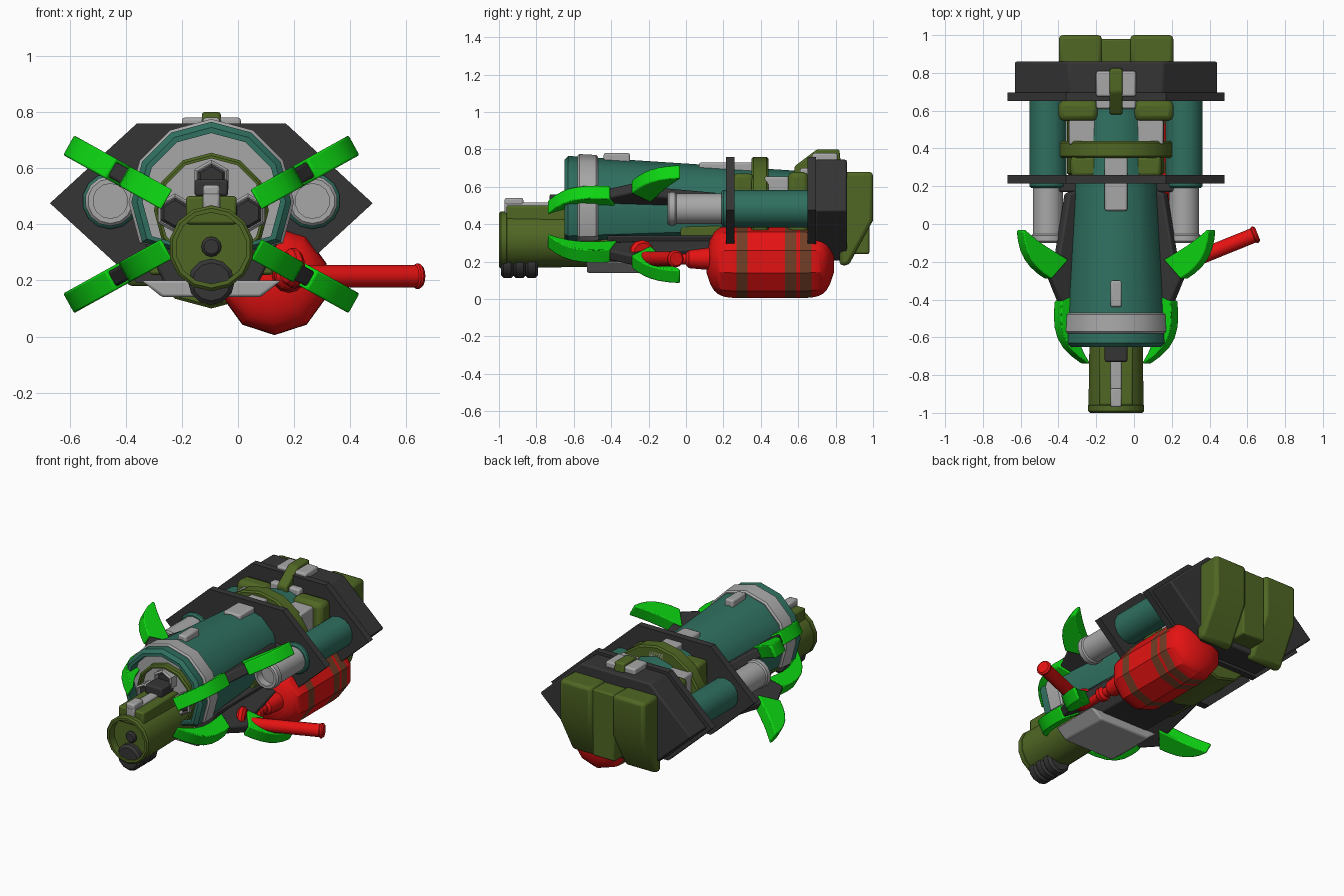
import bpy, bmesh, math
from mathutils import Matrix, Vector

default_cube = bpy.data.objects.get("Cube")
if default_cube:
    bpy.data.objects.remove(default_cube)

CX = -.095  # centre line of the body


def material(name, *colour):
    mat = bpy.data.materials.new(name)
    mat.use_nodes = True
    mat.diffuse_color = (*colour, 1)
    shader = next(node for node in mat.node_tree.nodes if node.type == 'BSDF_PRINCIPLED')
    shader.inputs["Base Color"].default_value = (*colour, 1)
    return mat


TEAL = material("teal", .028, .16, .115)
OLIVE = material("olive", .08, .135, .017)
DARK = material("charcoal", .036, .036, .036)
GREY = material("light grey", .39, .39, .39)
RED = material("red", .78, .006, .006)
GREEN = material("bright green", .004, .66, .006)
BROWN = material("brown", .17, .05, .02)


def finish(name, bm, materials, bevel=0):
    bmesh.ops.recalc_face_normals(bm, faces=bm.faces)
    mesh = bpy.data.meshes.new(name)
    bm.to_mesh(mesh)
    bm.free()
    for mat in materials:
        mesh.materials.append(mat)
    part = bpy.data.objects.new(name, mesh)
    bpy.context.collection.objects.link(part)
    if bevel:
        modifier = part.modifiers.new("rounded_edges", 'BEVEL')
        modifier.width = bevel
        modifier.segments = 2
    bpy.ops.object.select_all(action='DESELECT')
    part.select_set(True)
    bpy.context.view_layer.objects.active = part
    bpy.ops.object.shade_smooth_by_angle(angle=math.radians(32))
    return part


def along_y(u, v, depth):
    return Vector((u, depth, v))


def along_x(u, v, depth):
    return Vector((depth, u, v))


def prism(name, outline, start, end, mat, frame=along_y, bevel=0):
    """Extrude a flat outline from start to end."""
    bm = bmesh.new()
    near = [bm.verts.new(frame(u, v, start)) for u, v in outline]
    far = [bm.verts.new(frame(u, v, end)) for u, v in outline]
    bm.faces.new(near)
    bm.faces.new(far)
    for i in range(len(outline)):
        bm.faces.new((near[i - 1], near[i], far[i], far[i - 1]))
    return finish(name, bm, [mat], bevel)


def box(name, x, half_width, front, back, bottom, top, mat, bevel=.01):
    left, right = x - half_width, x + half_width
    outline = [(left, bottom), (right, bottom), (right, top), (left, top)]
    return prism(name, outline, front, back, mat, bevel=bevel)


def lathe(name, x, z, rings, materials, sides=12, floor=-1, bands=(), aim=None):
    """Turn (y, radius) rings about a y axis; floor flattens the underside."""
    bm = bmesh.new()
    angles = [math.tau * i / sides for i in range(sides)]
    loops = [[bm.verts.new((r * math.sin(a), y, r * max(math.cos(a), floor)))
              for a in angles] for y, r in rings]
    for near, far in zip(loops, loops[1:]):
        for i in range(sides):
            bm.faces.new((near[i - 1], near[i], far[i], far[i - 1]))
    bm.faces.new(loops[0])
    bm.faces.new(loops[-1])
    for face in bm.faces:
        y = face.calc_center_median().y
        face.material_index = int(any(low < y < high for low, high in bands))
    if aim:
        bm.transform(aim)
    bm.transform(Matrix.Translation((x, 0, z)))
    return finish(name, bm, materials)


def tube(name, x, z, front, back, radius, end_radius, mat, wall=0, lip=.01, **options):
    """Straight or tapered tube with a rounded lip and, given a wall, a hollow mouth."""
    bore = [(front + .15, radius - wall), (front, radius - wall)] if wall else []
    shell = [(front, radius - lip), (front + lip, radius), (back - lip, end_radius),
             (back, end_radius - lip)]
    return lathe(name, x, z, bore + shell, [mat], **options)


def hexagon(half_width, half_height):
    """Wide shield outline with points at left and right."""
    signs = [(-1, 0), (-.46, 1), (.46, 1), (1, 0), (.46, -1), (-.46, -1)]
    return [(CX + half_width * a, .475 + half_height * b) for a, b in signs]


def trough(half_width, top, bottom):
    """Tapered belly outline."""
    return [(CX - half_width, top), (CX + half_width, top),
            (CX + half_width * .7, bottom), (CX - half_width * .7, bottom)]


def crescent(start, end, bow, width, steps=6):
    """Curved fang outline that narrows towards its end."""
    start, end = Vector(start), Vector(end)
    across = (end - start).orthogonal().normalized()
    sides = ([], [])
    for i in range(steps + 1):
        t = i / steps
        middle = start.lerp(end, t) + across * bow * math.sin(math.pi * t)
        half = across * width / 2 * (1.1 - t ** 2)
        sides[0].append(tuple(middle + half))
        sides[1].append(tuple(middle - half))
    return sides[0] + sides[1][::-1]


# Main barrel, collar and mouth
tube("main_barrel", CX, .48, -.65, .7, .285, .2, TEAL, wall=.04, lip=.02, floor=-.6)
tube("barrel_collar", CX, .48, -.58, -.47, .295, .29, GREY, floor=-.58)
tube("mouth_ring", CX, .45, -.62, -.45, .205, .205, OLIVE, wall=.02)
tube("mouth_disc", CX, .45, -.57, -.4, .19, .19, DARK)
for index in range(3):
    turn = math.tau * index / 3
    x, z = CX + .15 * math.sin(turn), .48 + .08 * math.cos(turn)
    tube(f"inner_barrel_{index}", x, z, -.64, -.45, .07, .07, GREY, wall=.015, sides=6)
    tube(f"inner_core_{index}", x, z, -.62, -.45, .055, .055, DARK, sides=6)

# Lower muzzle with sights
tube("muzzle", CX, .315, -1, -.3, .15, .14, OLIVE, wall=.02, sides=14)
tube("muzzle_rim", CX, .315, -1, -.95, .152, .152, OLIVE, wall=.025, sides=14)
box("muzzle_top", CX, .09, -.96, -.6, .4, .5, OLIVE)
box("muzzle_rail", CX, .03, -.97, -.65, .45, .515, GREY)
box("front_sight", CX, .03, -.97, -.87, .5, .54, GREY)
box("rear_sight", CX, .06, -.73, -.6, .5, .56, DARK)
tube("muzzle_pin", CX, .32, -.97, -.8, .036, .036, DARK)
tube("muzzle_core", CX, .25, -.93, -.8, .06, .06, DARK)
for index in range(3):
    front = -.99 + index * .065
    tube(f"under_barrel_{index}", CX, .195, front, front + .07, .083, .083, DARK, lip=.015)

# Lower body
prism("lower_body", trough(.24, .34, .19), -.42, .25, DARK, bevel=.01)
prism("belly_plate", trough(.25, .2, .14), -.53, -.2, GREY, bevel=.01)
box("body_block", CX, .22, -.03, .19, .22, .39, OLIVE)
tube("rear_underside", CX, .36, .26, .66, .26, .26, OLIVE)

# Shield plates and rear housing
prism("front_shield", hexagon(.575, .285), .215, .26, DARK)
prism("rear_shield", hexagon(.575, .285), .65, .695, DARK)
prism("rear_housing", hexagon(.54, .27), .69, .86, DARK, bevel=.01)
tube("middle_ring", CX, .44, .35, .44, .32, .32, OLIVE, sides=16, floor=-.7)

# Paired parts
for sign, side in ((1, "left"), (-1, "right")):
    box(f"{side}_shoulder", CX + sign * .2, .105, .545, .655, .25, .68, OLIVE, .03)
    box(f"{side}_front_shoulder", CX + sign * .17, .07, .25, .36, .3, .67, OLIVE, .02)
    box(f"{side}_bracket", CX + sign * .18, .07, .42, .56, .4, .655, GREY)

    # Side tubes
    x = CX + sign * .36
    tube(f"{side}_tube", x, .483, .19, .66, .1, .1, TEAL, sides=14)
    tube(f"{side}_nozzle", x, .483, -.1, .2, .082, .082, GREY, wall=.02, sides=14)
    tube(f"{side}_nozzle_rim", x, .483, -.1, -.05, .09, .09, GREY, wall=.025, sides=14)
    tube(f"{side}_nozzle_core", x, .483, 0, .1, .065, .065, TEAL)
    box(f"{side}_tube_mount", CX + sign * .25, .07, .17, .23, .44, .54, DARK)

    # Tail lumps
    tail = [(.82, .68), (1, .68), (1, .42), (.87, .18), (.82, .18)]
    inner, outer = sorted((CX + sign * .075, CX + sign * .303))
    prism(f"{side}_tail", tail, inner, outer, OLIVE, along_x, .02)

    # Diagonal claws
    for rise, level in ((1, "upper"), (-1, "lower")):
        radial = Vector((sign * .875, 0, rise * .485))
        normal = radial.cross(Vector((0, 1, 0)))

        def diagonal(u, v, depth):
            return Vector((CX, u, .4)) + radial * v + normal * depth

        arm = [(.2, .2), (.16, .3), (-.17, .36), (-.27, .41), (-.42, .34), (-.42, .25)]
        front_tip = crescent((-.39, .3), (-.73, .17), 0, .1)
        outer_tip = crescent((-.24, .36), (-.03, .57), 0, .13)
        # Bow each fang away from the body
        for outline, pull in ((front_tip, .06), (outer_tip, .03)):
            last = len(outline) - 1
            for i, (u, v) in enumerate(outline):
                swell = pull * math.sin(math.tau * min(i, last - i) / last)
                outline[i] = (u - swell / 2, v + max(swell, 0))
        prism(f"{side}_{level}_claw_arm", arm, -.03, .03, DARK, diagonal, .01)
        prism(f"{side}_{level}_front_tip", front_tip, -.04, .04, GREEN, diagonal, .015)
        prism(f"{side}_{level}_outer_tip", outer_tip, -.04, .04, GREEN, diagonal, .015)

box("tail_channel", CX, .08, .82, .98, .24, .67, OLIVE)

# Top fittings
box("front_top_rail", CX, .03, -.44, -.3, .7, .78, GREY)
box("middle_top_rail", CX, .06, .07, .44, .66, .73, GREY)
box("rear_top_plate", CX, .105, .675, .81, .7, .78, GREY)
box("rear_top_foot", CX, .105, .61, .66, .6, .7, GREY)
strap = [(.58, .62), (.58, .71), (.7, .8), (.82, .8), (.83, .7)]
prism("rear_strap", strap, CX - .034, CX + .034, OLIVE, along_x, .01)

# Side tank, rounded at both ends, with painted bands
tank_rings = []
for step in range(-17, 18):
    reach = step / 17
    tank_rings.append((.45 + .34 * reach, .195 * max(.1, 1 - reach ** 8) ** .5))
lathe("tank", .13, .2, tank_rings, [RED, BROWN], sides=10,
      bands=((.27, .33), (.53, .59), (.61, .67)))
tube("tank_hose", .18, .215, -.22, .1, .03, .03, RED)
tube("hose_bead", .18, .215, -.1, -.04, .045, .045, RED, lip=.015)
tube("hose_socket", .18, .215, 0, .14, .05, .06, RED, lip=.015)

# Handle tube pointing out to the side
aim = Matrix.Translation((0, -.235, 0)) @ Matrix.Rotation(math.radians(-68), 4, 'Z')
tube("handle_tube", .2, .215, 0, .49, .04, .04, RED, aim=aim)
tube("handle_end", .2, .215, .46, .49, .046, .046, RED, aim=aim)
tube("handle_flange", .2, .245, -.03, .02, .07, .07, RED, lip=.015, aim=aim)
